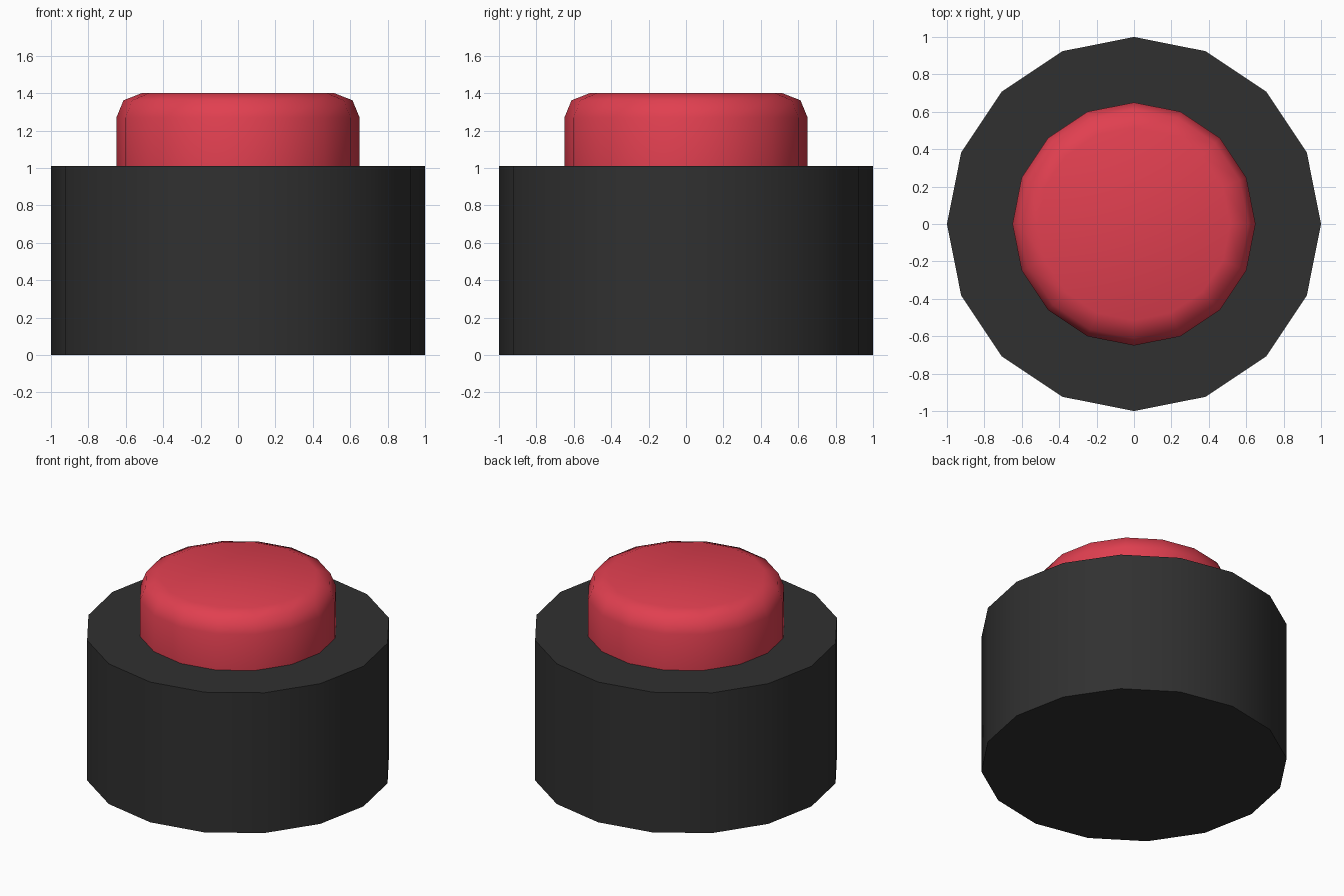
import bpy, math

if "Cube" in bpy.data.objects:
    bpy.data.objects.remove(bpy.data.objects["Cube"])

SIDES = 16

def material(name, color):
    m = bpy.data.materials.new(name)
    m.diffuse_color = color
    m.use_nodes = True
    m.node_tree.nodes["Principled BSDF"].inputs["Base Color"].default_value = m.diffuse_color
    return m

def turned(name, profile, mat):
    """Closed solid of revolution from (radius, z) points, capped at both ends."""
    verts = [(r * math.cos(2 * math.pi * i / SIDES), r * math.sin(2 * math.pi * i / SIDES), z)
             for r, z in profile for i in range(SIDES)]
    faces = [(k * SIDES + i, k * SIDES + (i + 1) % SIDES,
              (k + 1) * SIDES + (i + 1) % SIDES, (k + 1) * SIDES + i)
             for k in range(len(profile) - 1) for i in range(SIDES)]
    faces.append(tuple(reversed(range(SIDES))))
    faces.append(tuple(range((len(profile) - 1) * SIDES, len(profile) * SIDES)))
    mesh = bpy.data.meshes.new(name)
    mesh.from_pydata(verts, [], faces)
    mesh.materials.append(mat)
    obj = bpy.data.objects.new(name, mesh)
    bpy.context.collection.objects.link(obj)
    bpy.ops.object.select_all(action='DESELECT')
    obj.select_set(True)
    bpy.context.view_layer.objects.active = obj
    bpy.ops.object.shade_smooth_by_angle(angle=math.radians(50))
    return obj

# Dark housing
turned("button_base", [(1, 0), (1, 1.01)], material("dark", (0.03, 0.03, 0.03, 1)))

# Red push cap with a rounded upper rim
turned("button_cap", [(0.65, 1.01), (0.65, 1.27), (0.612, 1.362), (0.515, 1.40)],
       material("red", (0.75, 0.05, 0.08, 1)))
